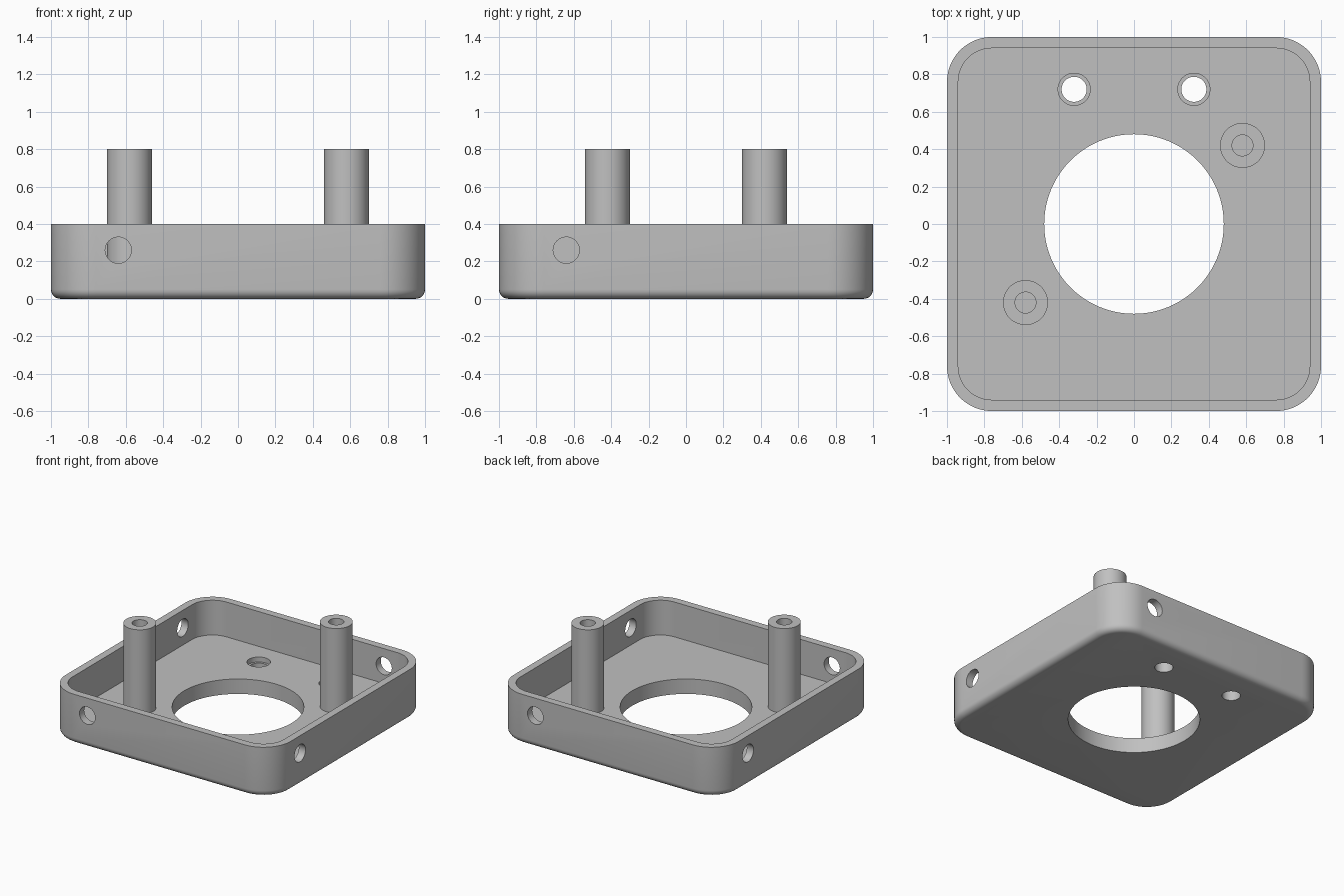
import bpy, bmesh, math
from mathutils import Matrix

if "Cube" in bpy.data.objects:
    bpy.data.objects.remove(bpy.data.objects["Cube"])

grey = bpy.data.materials.new("plain grey")
grey.diffuse_color = (0.53, 0.53, 0.53, 1)
grey.use_nodes = True
grey.node_tree.nodes["Principled BSDF"].inputs["Base Color"].default_value = grey.diffuse_color

HEIGHT, FLOOR, WALL, CORNER, FILLET = 0.40, 0.12, 0.06, 0.24, 0.05


def loft(name, rings, closed_ends=True):
    """Skin a stack of equal-length point rings and cap both ends."""
    bm = bmesh.new()
    loops = [[bm.verts.new(p) for p in ring] for ring in rings]
    n = len(loops[0])
    for a, b in zip(loops, loops[1:]):
        for i in range(n):
            j = (i + 1) % n
            bm.faces.new((a[i], a[j], b[j], b[i]))
    bm.faces.new(loops[0][::-1])
    bm.faces.new(loops[-1])
    bmesh.ops.recalc_face_normals(bm, faces=bm.faces)
    mesh = bpy.data.meshes.new(name)
    bm.to_mesh(mesh)
    bm.free()
    mesh.materials.append(grey)
    obj = bpy.data.objects.new(name, mesh)
    bpy.context.collection.objects.link(obj)
    return obj


def rounded_square(inset, z, steps=12):
    r, c = CORNER - inset, 1 - CORNER
    pts = []
    for q, (sx, sy) in enumerate([(1, 1), (-1, 1), (-1, -1), (1, -1)]):
        for k in range(steps + 1):
            a = math.pi / 2 * (q + k / steps)
            pts.append((sx * c + r * math.cos(a), sy * c + r * math.sin(a), z))
    return pts


def lathe(name, profile, sides, matrix=Matrix()):
    """Solid of revolution from (radius, z) pairs."""
    rings = [[matrix @ Matrix.Rotation(2 * math.pi * i / sides, 4, 'Z')
              @ Matrix.Translation((r, 0, z)).to_translation() for i in range(sides)]
             for r, z in profile]
    return loft(name, rings)


def smooth(obj):
    bpy.ops.object.select_all(action='DESELECT')
    obj.select_set(True)
    bpy.context.view_layer.objects.active = obj
    bpy.ops.object.shade_smooth_by_angle(angle=math.radians(30))


# Open tray: filleted underside, outer wall, rim, inner wall and floor
rings = []
for k in range(7):
    a = math.pi / 2 * k / 6
    rings.append(rounded_square(FILLET * (1 - math.sin(a)), FILLET * (1 - math.cos(a))))
rings += [rounded_square(0, HEIGHT), rounded_square(WALL, HEIGHT), rounded_square(WALL, FLOOR)]
tray = loft("tray", rings)

# Cutters: large floor opening, two stepped floor holes, one hole per wall
cutters = [lathe("opening_cutter", [(0.48, -0.1), (0.48, 0.3)], 96)]
for s in (-1, 1):
    cutters.append(lathe("floor_hole_cutter",
                         [(0.067, -0.1), (0.067, 0.08), (0.086, 0.08), (0.086, 0.2)], 40,
                         Matrix.Translation((s * 0.32, 0.72, 0))))
for q, along in enumerate((-0.64, 0.64, -0.64, 0.64)):
    # rows: front, right, back, left
    x, y = [(-0.64, -1), (1, -0.64), (0.64, 1), (-1, 0.64)][q]
    turn = Matrix.Rotation(math.pi / 2, 4, 'X' if q % 2 == 0 else 'Y')
    cutters.append(lathe("wall_hole_cutter", [(0.07, -0.15), (0.07, 0.15)], 40,
                         Matrix.Translation((x, y, 0.26)) @ turn))

bpy.context.view_layer.objects.active = tray
for c in cutters:
    mod = tray.modifiers.new("cut", 'BOOLEAN')
    mod.operation, mod.solver, mod.object = 'DIFFERENCE', 'EXACT', c
    bpy.ops.object.modifier_apply(modifier=mod.name)
    bpy.data.objects.remove(c)
smooth(tray)

# Two standing posts with blind screw bores
for s, name in ((-1, "front_post"), (1, "back_post")):
    smooth(lathe(name, [(0.12, FLOOR), (0.12, 0.8), (0.056, 0.8), (0.056, 0.4)], 48,
                 Matrix.Translation((s * 0.58, s * 0.42, 0))))
